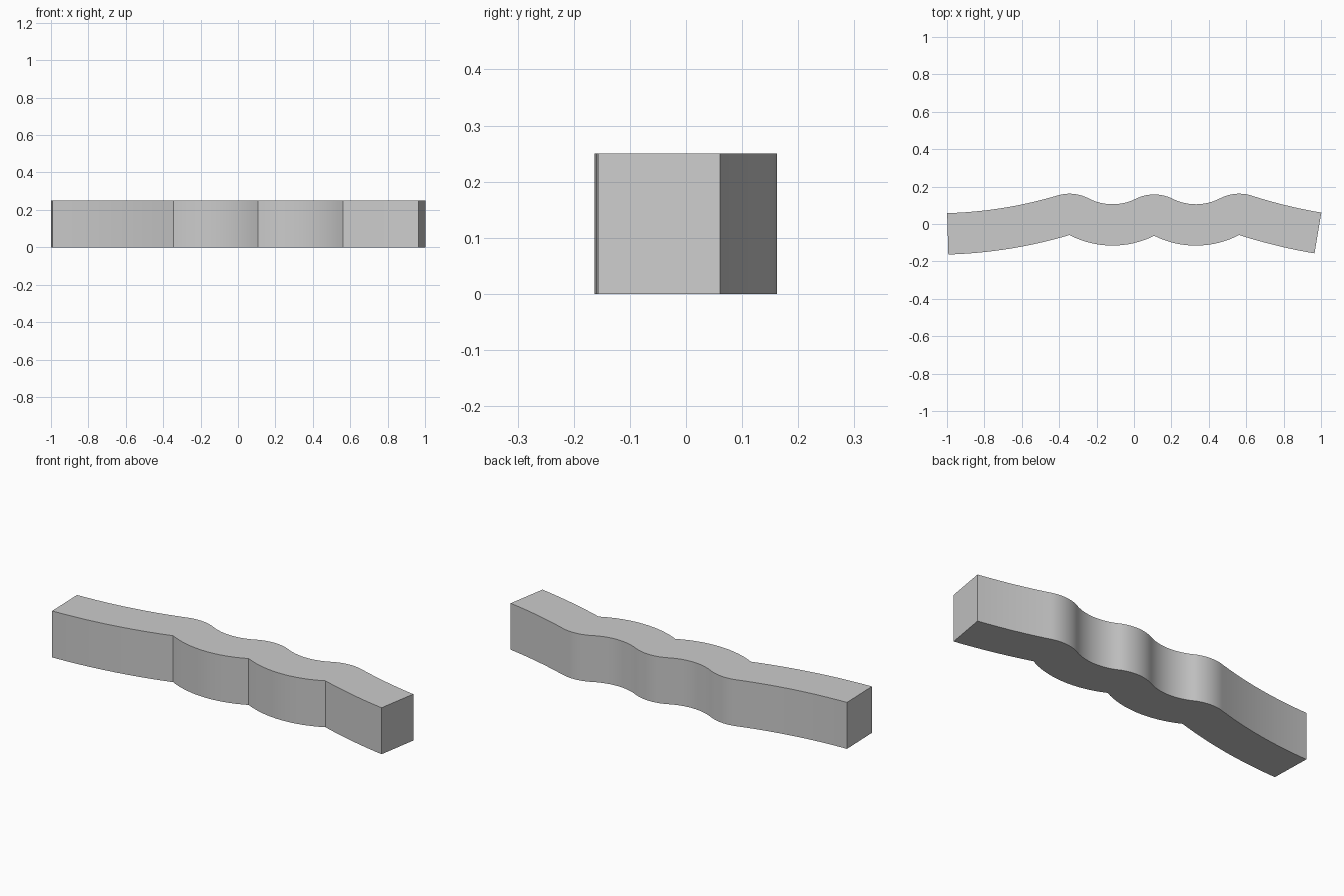
import bpy, bmesh
from math import sin, cos, atan2, radians

if "Cube" in bpy.data.objects:
    bpy.data.objects.remove(bpy.data.objects["Cube"])

HEIGHT, WIDTH, STEPS = 0.25, 0.221, 16

# Front edge: corner points joined by arcs that leave each chord at the given angle
corners = [(-0.993, -0.163), (-0.345, -0.059), (0.108, -0.063), (0.562, -0.059), (0.965, -0.157)]
arc_angles = [7.5, 27, 27, 4.1]


def arc(p, q, angle):
    """Points and tangent directions along an arc sagging below the chord p-q."""
    dx, dy = q[0] - p[0], q[1] - p[1]
    chord = atan2(dy, dx)
    th = radians(angle)
    r = (dx * dx + dy * dy) ** 0.5 / (2 * sin(th))
    cx, cy = p[0] - r * sin(chord - th), p[1] + r * cos(chord - th)
    out = []
    for i in range(STEPS + 1):
        t = chord - th + 2 * th * i / STEPS
        out.append((cx + r * sin(t), cy - r * cos(t), t))
    return out


# Back edge: constant-width offset, rounded about each front corner
front, back, last = [], [], None
for p, q, angle in zip(corners, corners[1:], arc_angles):
    pts = arc(p, q, angle)
    if last is not None:
        for i in range(1, STEPS):
            t = last + (pts[0][2] - last) * i / STEPS
            back.append((p[0] - WIDTH * sin(t), p[1] + WIDTH * cos(t)))
        front.pop()
    front += [(x, y) for x, y, t in pts]
    back += [(x - WIDTH * sin(t), y + WIDTH * cos(t)) for x, y, t in pts]
    last = pts[-1][2]

# Extrude the closed outline upward
bm = bmesh.new()
base = bm.faces.new([bm.verts.new((x, y, 0)) for x, y in front + back[::-1]])
ext = bmesh.ops.extrude_face_region(bm, geom=[base], use_keep_orig=True)
bmesh.ops.translate(bm, vec=(0, 0, HEIGHT),
                    verts=[g for g in ext["geom"] if isinstance(g, bmesh.types.BMVert)])
bmesh.ops.recalc_face_normals(bm, faces=bm.faces)
mesh = bpy.data.meshes.new("wavy_grip_bar")
bm.to_mesh(mesh)
bm.free()
bar = bpy.data.objects.new("wavy_grip_bar", mesh)
bpy.context.collection.objects.link(bar)

# Smooth the curved sides, keep the crisp edges
bpy.context.view_layer.objects.active = bar
bar.select_set(True)
bpy.ops.object.shade_smooth_by_angle(angle=radians(30))
